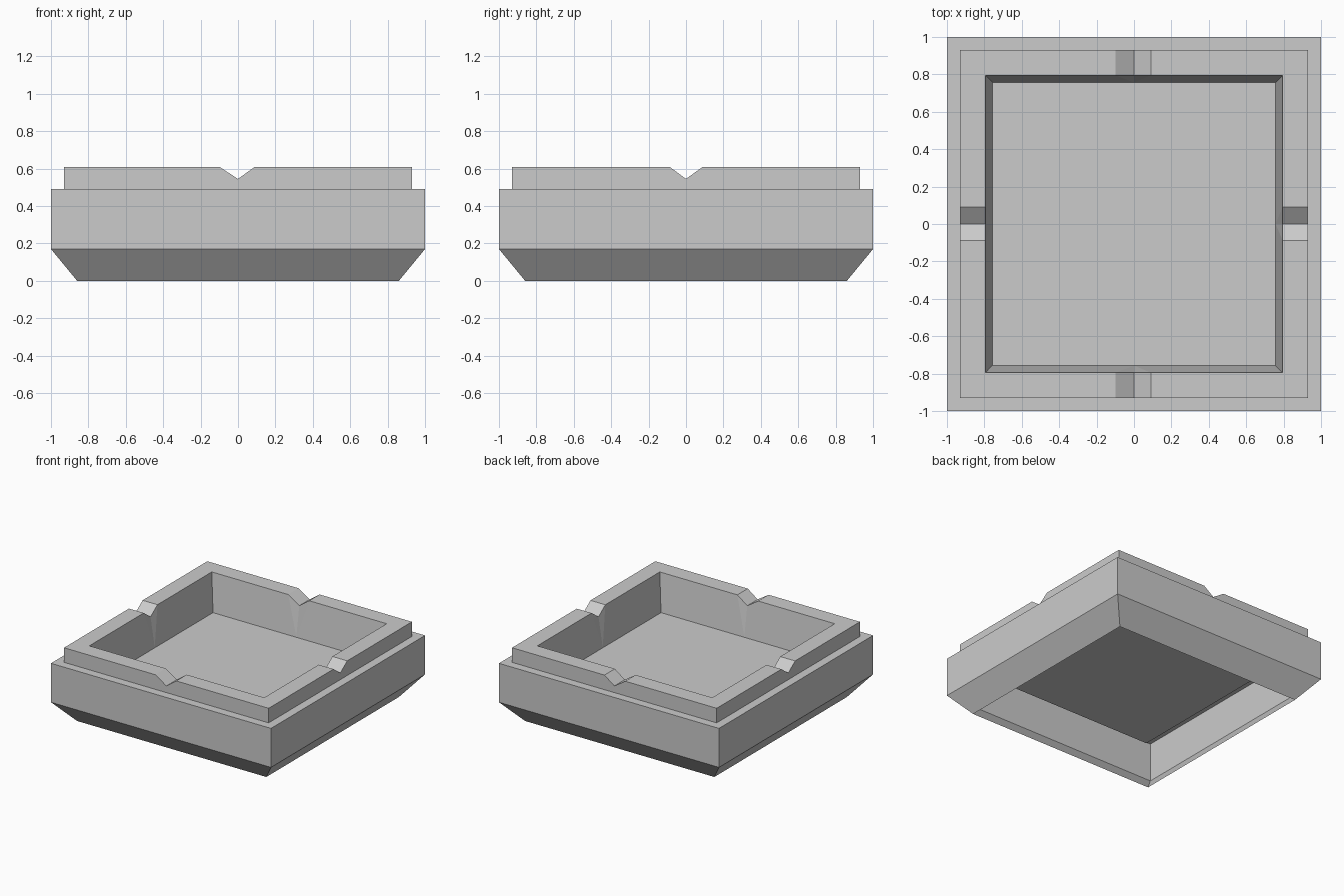
import bpy
import bmesh
from math import pi
from mathutils import Matrix, Vector

cube = bpy.data.objects.get("Cube")
if cube:
    bpy.data.objects.remove(cube, do_unlink=True)

# Single stone-grey material
GREY = (0.6, 0.6, 0.6, 1.0)
grey = bpy.data.materials.new("stone grey")
grey.use_nodes = True
grey.diffuse_color = GREY
grey.node_tree.nodes["Principled BSDF"].inputs["Base Color"].default_value = GREY

# Half widths and heights of the square tray, from base to floor
BASE, BODY, RIM, MOUTH, FLOOR = 0.86, 1.0, 0.93, 0.795, 0.757
Z_BODY, Z_LEDGE, Z_NOTCH, Z_TOP, Z_FLOOR = 0.17, 0.49, 0.545, 0.61, 0.30

bm = bmesh.new()


def add_side(turn, lo, hi):
    """One side of the tray, drawn facing -y and turned into place."""
    spin = Matrix.Rotation(turn, 3, "Z")

    def face(*points):
        bm.faces.new([bm.verts.new(spin @ Vector(p)) for p in points])

    def band(a, za, b, zb):
        face((-a, -a, za), (a, -a, za), (b, -b, zb), (-b, -b, zb))

    # Chamfered foot, body wall and ledge
    band(BASE, 0, BODY, Z_BODY)
    band(BODY, Z_BODY, BODY, Z_LEDGE)
    band(BODY, Z_LEDGE, RIM, Z_LEDGE)

    # Raised rim: outline with a V notch, outside wall then top strips
    def outline(r):
        return [(-r, -r, Z_TOP), (lo, -r, Z_TOP), (0, -r, Z_NOTCH),
                (hi, -r, Z_TOP), (r, -r, Z_TOP)]

    outer, inner = outline(RIM), outline(MOUTH)
    face((-RIM, -RIM, Z_LEDGE), (RIM, -RIM, Z_LEDGE), *reversed(outer))
    for i in range(4):
        face(outer[i], outer[i + 1], inner[i + 1], inner[i])

    # Sloping inside wall, creased below the notch
    left, mid, right = [(x, -FLOOR, Z_FLOOR) for x in (-FLOOR, 0, FLOOR)]
    face(inner[0], inner[1], mid, left)
    face(inner[1], inner[2], mid)
    face(inner[2], inner[3], mid)
    face(inner[3], inner[4], right, mid)

    # Quarter of the tray floor
    face(left, mid, (0, 0, Z_FLOOR))
    face(mid, right, (0, 0, Z_FLOOR))


add_side(0, -0.1, 0.09)
add_side(pi / 2, -0.088, 0.09)
add_side(pi, -0.09, 0.1)
add_side(-pi / 2, -0.09, 0.088)

bmesh.ops.remove_doubles(bm, verts=bm.verts, dist=0.0005)
mesh = bpy.data.meshes.new("square_tray")
bm.to_mesh(mesh)
bm.free()
mesh.materials.append(grey)
tray = bpy.data.objects.new("square_tray", mesh)
bpy.context.scene.collection.objects.link(tray)
